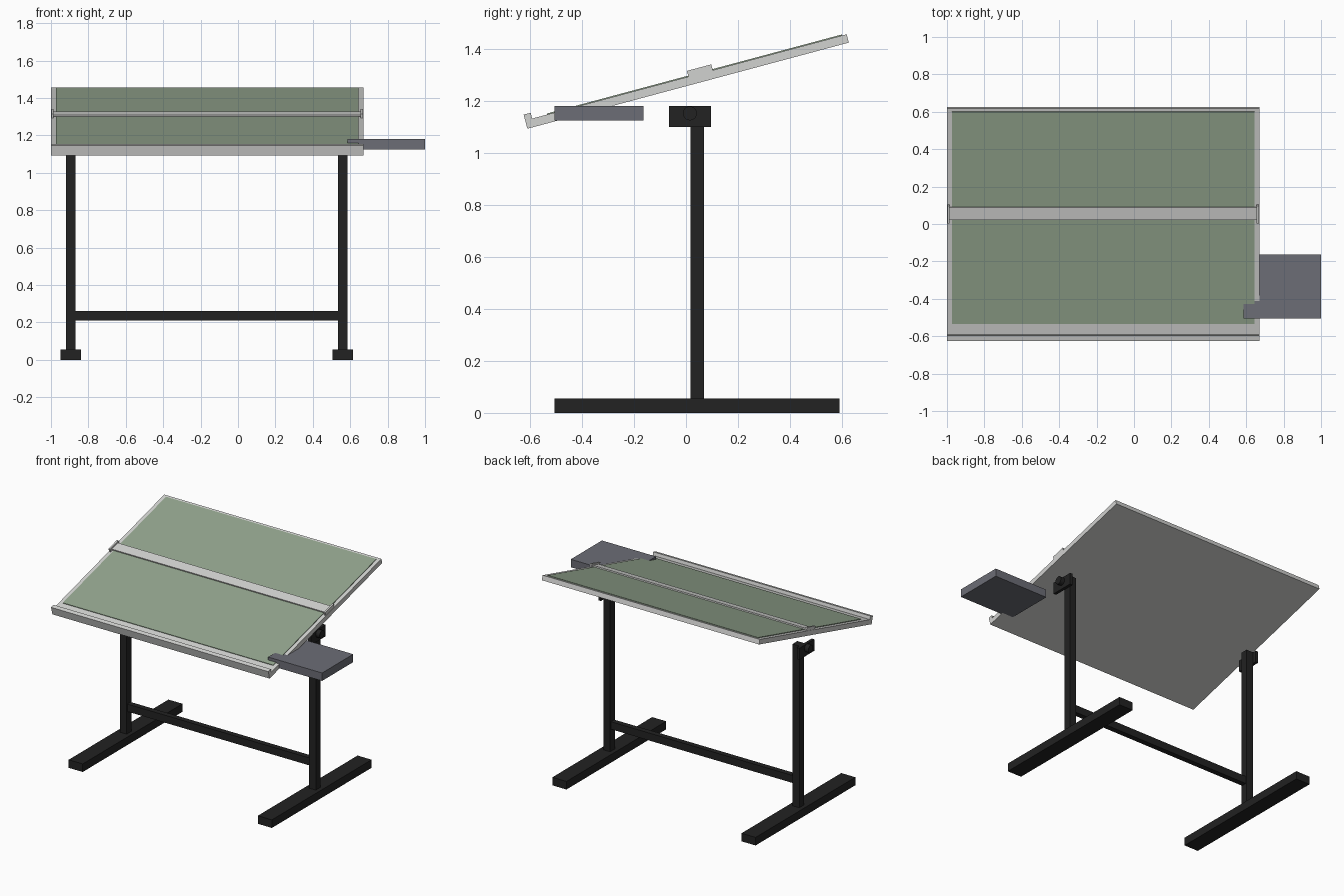
import bpy
import bmesh
from math import radians, pi
from mathutils import Matrix

cube = bpy.data.objects.get("Cube")
if cube:
    bpy.data.objects.remove(cube, do_unlink=True)


def material(name, rgb):
    m = bpy.data.materials.new(name)
    m.use_nodes = True
    m.diffuse_color = (*rgb, 1)
    m.node_tree.nodes["Principled BSDF"].inputs["Base Color"].default_value = (*rgb, 1)
    return m


light_grey = material("light grey", (0.64, 0.645, 0.63))
green = material("sage green", (0.29, 0.375, 0.27))
black = material("black", (0.016, 0.016, 0.016))
slate = material("slate grey", (0.15, 0.153, 0.18))

FLAT = Matrix.Identity(4)
# Board frame: x across, y up the slope, z out of the drawing surface
TILTED = Matrix.Translation((0, -0.61, 1.093)) @ Matrix.Rotation(radians(15), 4, 'X')


def finish(name, bm, mat, frame=FLAT):
    mesh = bpy.data.meshes.new(name)
    bm.to_mesh(mesh)
    bm.free()
    mesh.materials.append(mat)
    ob = bpy.data.objects.new(name, mesh)
    ob.matrix_world = frame
    bpy.context.collection.objects.link(ob)
    return ob


def box(name, x, y, z, mat, frame=FLAT):
    """Box from (low, high) ranges on each axis."""
    bm = bmesh.new()
    bmesh.ops.create_cube(bm, size=1)
    for v in bm.verts:
        for i, (low, high) in enumerate((x, y, z)):
            v.co[i] = low if v.co[i] < 0 else high
    return finish(name, bm, mat, frame)


def knob(name, x0, x1, y, z, radius):
    bm = bmesh.new()
    place = Matrix.Translation(((x0 + x1) / 2, y, z)) @ Matrix.Rotation(pi / 2, 4, 'Y')
    bmesh.ops.create_cone(bm, cap_ends=True, segments=20, radius1=radius,
                          radius2=radius, depth=abs(x1 - x0), matrix=place)
    ob = finish(name, bm, black)
    bpy.ops.object.select_all(action='DESELECT')
    bpy.context.view_layer.objects.active = ob
    ob.select_set(True)
    bpy.ops.object.shade_smooth_by_angle(angle=radians(35))


# Tilted board with its front lip and drawing surface
LEFT, RIGHT = -1.0, 0.67
box("board", (LEFT, RIGHT), (0, 1.28), (0, 0.033), light_grey, TILTED)
box("front_lip", (LEFT, RIGHT), (0, 0.028), (0.033, 0.056), light_grey, TILTED)
box("drawing_surface", (LEFT + 0.027, RIGHT - 0.026), (0.088, 1.262),
    (0.032, 0.037), green, TILTED)

# Sliding straightedge and its end guides
box("straightedge", (LEFT + 0.012, RIGHT - 0.014), (0.666, 0.735),
    (0.037, 0.045), light_grey, TILTED)
for side, x in (("right", LEFT + 0.002), ("left", RIGHT - 0.014)):
    box(side + "_straightedge_guide", (x, x + 0.012), (0.65, 0.747),
        (0.033, 0.056), light_grey, TILTED)

# Side tray
box("side_tray", (0.585, 1.0), (-0.505, -0.163), (1.125, 1.18), slate)

# Two legs with feet, brackets and knobs
MID, SPAN = -0.167, 0.727
for side, s in (("left", 1), ("right", -1)):
    x = MID + s * SPAN
    box(side + "_foot", (x - 0.054, x + 0.054), (-0.505, 0.59), (0, 0.056), black)
    box(side + "_post", (x - 0.026, x + 0.026), (0.017, 0.07), (0.056, 1.18), black)
    inner, outer = x + s * 0.026, x + s * 0.046
    box(side + "_bracket", sorted((inner, outer)), (-0.066, 0.097), (1.1, 1.18), black)
    knob(side + "_knob", outer, outer + s * 0.03, 0.015, 1.152, 0.027)

# Crossbar between the posts
box("crossbar", (MID - SPAN + 0.026, MID + SPAN - 0.026), (0.025, 0.062),
    (0.21, 0.262), black)
